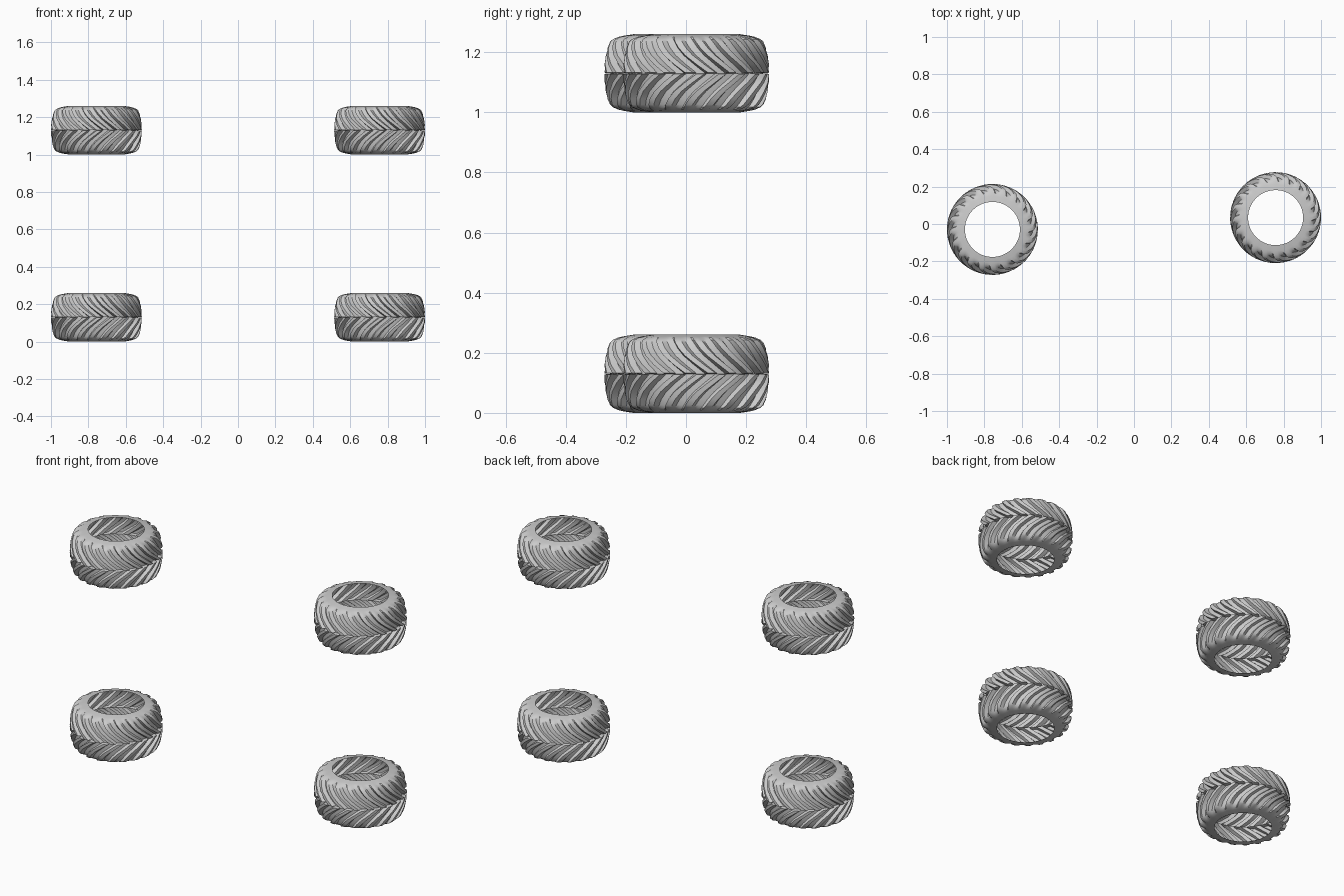
import bpy, bmesh
from math import cos, sin, tau

if "Cube" in bpy.data.objects:
    bpy.data.objects.remove(bpy.data.objects["Cube"])

LUGS = 20
MID = 0.13
# half profile from the centre line out to the bead:
# (height above middle, groove radius, lug radius, backward sweep in radians)
PROFILE = [
    (0.000, 0.222, 0.222, 0.00),
    (0.002, 0.222, 0.243, 0.00),
    (0.030, 0.221, 0.242, 0.16),
    (0.060, 0.218, 0.238, 0.32),
    (0.085, 0.213, 0.232, 0.42),
    (0.104, 0.207, 0.224, 0.48),
    (0.113, 0.202, 0.215, 0.51),
    (0.121, 0.192, 0.196, 0.54),
    (0.125, 0.178, 0.178, 0.56),
    (0.130, 0.147, 0.147, 0.56),
]
# one tread pitch: (fraction of pitch, lug height factor)
PITCH = [(0.0, 0), (0.2, 0), (0.4, 0), (0.52, 1), (0.70, 1), (0.86, 1)]


def half_tyre(bm, side, offset):
    """Open shell with raised, swept lugs on one side of the centre line."""
    rows = []
    for h, groove, lug, sweep in PROFILE:
        row = []
        for i in range(LUGS):
            for f, k in PITCH:
                a = (i + f + offset) / LUGS * tau - sweep
                r = groove + (lug - groove) * k
                row.append(bm.verts.new((r * cos(a), r * sin(a), MID + side * h)))
        rows.append(row)
    n = len(rows[0])
    for lo, hi in zip(rows, rows[1:]):
        for j in range(n):
            q = [lo[j], lo[(j + 1) % n], hi[(j + 1) % n], hi[j]]
            bm.faces.new(q if side > 0 else q[::-1])


# shared tyre mesh: two halves with lugs staggered by half a pitch
bm = bmesh.new()
half_tyre(bm, 1, 0.0)
half_tyre(bm, -1, 0.5)
mesh = bpy.data.meshes.new("tyre")
bm.to_mesh(mesh)
bm.free()

# four tyres, two stacked levels on each side
for side, x, y in (("left", -0.757, -0.029), ("right", 0.757, 0.034)):
    for level, z in (("lower", 0.0), ("upper", 1.0)):
        tyre = bpy.data.objects.new(f"{level}_{side}_tyre", mesh)
        tyre.location = (x, y, z)
        bpy.context.collection.objects.link(tyre)
        tyre.select_set(True)
        bpy.context.view_layer.objects.active = tyre
bpy.ops.object.shade_smooth_by_angle(angle=0.45)
